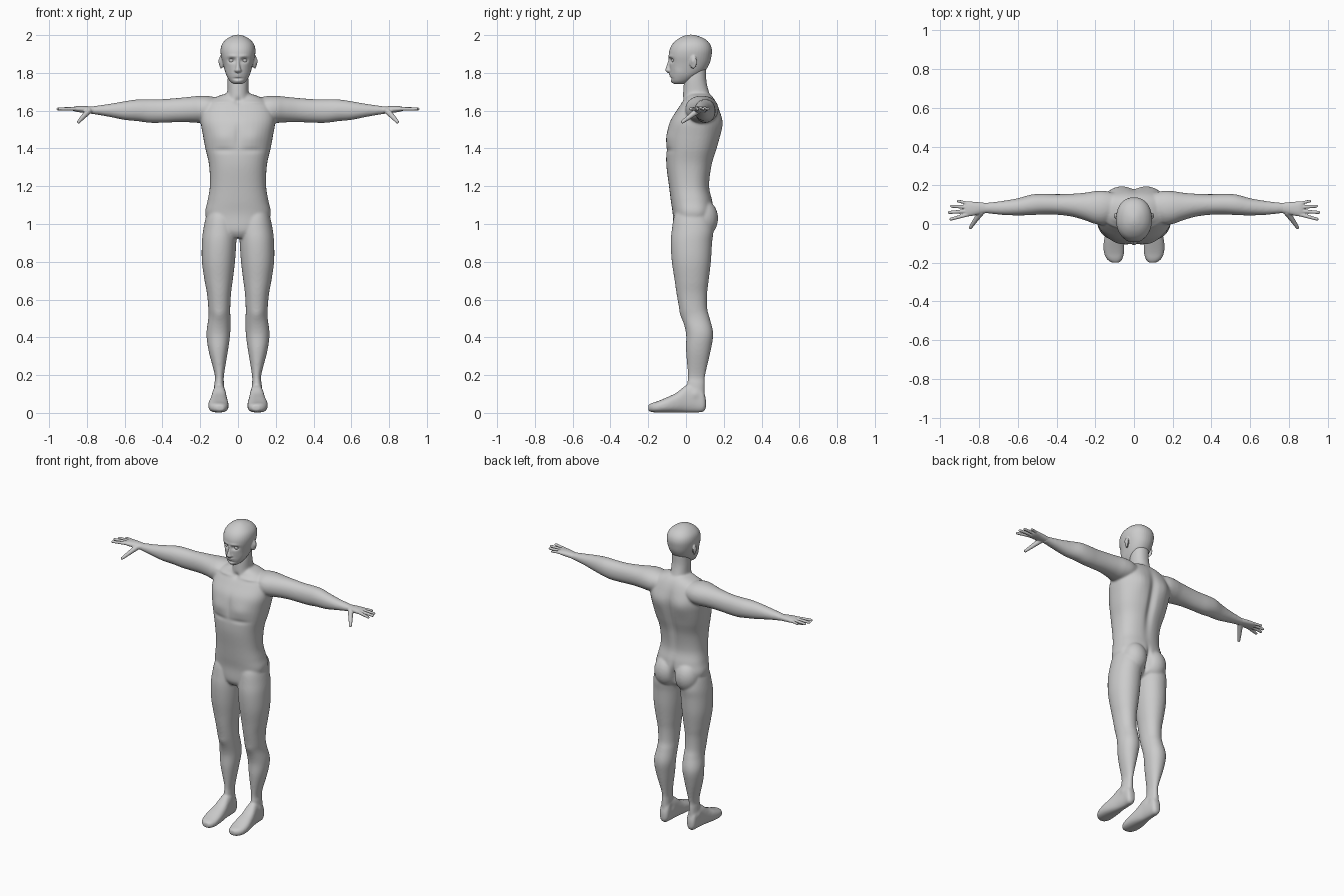
import bpy, bmesh, math
from mathutils import Vector, Matrix


def catmull(rows, steps=5):
    """Smoothly interpolate the rows of a section table."""
    out = []
    for i in range(len(rows) - 1):
        a, b, c, d = (rows[max(i - 1, 0)], rows[i], rows[i + 1], rows[min(i + 2, len(rows) - 1)])
        for s in range(steps):
            t = s / steps
            out.append([q + .5 * t * (r - p + t * (2 * p - 5 * q + 4 * r - w + t * (3 * (q - r) + w - p)))
                        for p, q, r, w in zip(a, b, c, d)])
    return out + [list(rows[-1])]


def loft(bm, axis, rows, n=2.2, mirror=False, seg=40):
    """Rows are (position, u_min, u_max, v_min, v_max) along the axis."""
    for sign in ((1, -1) if mirror else (1,)):
        rings = []
        for p, u0, u1, v0, v1 in catmull(rows):
            ring = []
            for k in range(seg):
                a = 2 * math.pi * k / seg
                c, s = math.cos(a), math.sin(a)
                u = (u0 + u1) / 2 + (u1 - u0) / 2 * math.copysign(abs(c) ** (2 / n), c)
                v = (v0 + v1) / 2 + (v1 - v0) / 2 * math.copysign(abs(s) ** (2 / n), s)
                co = {'x': (p, u, v), 'y': (u, p, v), 'z': (u, v, p)}[axis]
                ring.append(bm.verts.new((co[0] * sign, co[1], co[2])))
            rings.append(ring)
        faces = [bm.faces.new(rings[0]), bm.faces.new(rings[-1])]
        for a, b in zip(rings, rings[1:]):
            for k in range(seg):
                j = (k + 1) % seg
                faces.append(bm.faces.new((a[k], a[j], b[j], b[k])))
        bmesh.ops.recalc_face_normals(bm, faces=faces)


def ball(bm, c, r, mirror=True, tilt=0):
    for s in ((1, -1) if mirror else (1,)):
        m = (Matrix.Translation((c[0] * s, c[1], c[2])) @ Matrix.Rotation(tilt * s, 4, 'Z')
             @ Matrix.Diagonal((*r, 1)))
        bmesh.ops.create_uvsphere(bm, u_segments=24, v_segments=16, radius=1, matrix=m)


def rod(bm, p, q, r0, r1):
    """Tapered finger segment with round ends."""
    p, q = Vector(p), Vector(q)
    rot = (q - p).to_track_quat('Z', 'Y').to_matrix().to_4x4()
    bmesh.ops.create_cone(bm, cap_ends=True, segments=20, radius1=r0, radius2=r1,
                          depth=(q - p).length, matrix=Matrix.Translation((p + q) / 2) @ rot)
    ball(bm, p, (r0,) * 3, False)
    ball(bm, q, (r1,) * 3, False)


def finish(bm, name, voxel=0, smooth=0, brushes=()):
    """Fuse overlapping parts, smooth them, then sculpt with soft brushes."""
    me = bpy.data.meshes.new(name)
    bm.to_mesh(me)
    bm.free()
    ob = bpy.data.objects.new(name, me)
    bpy.context.collection.objects.link(ob)
    bpy.context.view_layer.objects.active = ob
    if voxel:
        rm = ob.modifiers.new("fuse", 'REMESH')
        rm.mode, rm.voxel_size = 'VOXEL', voxel
        sm = ob.modifiers.new("soften", 'SMOOTH')
        sm.factor, sm.iterations = .5, smooth
        for m in ("fuse", "soften"):
            bpy.ops.object.modifier_apply(modifier=m)
    for c, r, push in brushes:
        for v in ob.data.vertices:
            x, y, z = v.co
            dz = (z - c[2]) / r[2]
            if abs(dz) < 2.2:
                d = dz * dz + ((abs(x) - c[0]) / r[0]) ** 2 + ((y - c[1]) / r[1]) ** 2
                if d < 5:
                    f = math.exp(-d)
                    v.co = (x + math.copysign(push[0] * f, x), y + push[1] * f, z + push[2] * f)
    for p in ob.data.polygons:
        p.use_smooth = True
    return ob


def sym(rows):
    return [(z, -w, w, f, b) for z, w, f, b in rows]


# Body: torso, neck, glutes, legs, feet, arms
bm = bmesh.new()
loft(bm, 'z', sym([(.925, .05, -.045, .06), (.965, .13, -.068, .12), (1.05, .173, -.07, .145),
                   (1.12, .162, -.08, .14), (1.2, .149, -.09, .124), (1.31, .153, -.104, .138),
                   (1.4, .173, -.104, .165), (1.47, .186, -.1, .181), (1.54, .197, -.086, .188),
                   (1.6, .19, -.05, .177), (1.645, .165, -.02, .16), (1.675, .11, 0, .14),
                   (1.69, .065, .01, .12)]), 2.4)
loft(bm, 'z', sym([(1.6, .07, -.03, .15), (1.66, .062, -.018, .138), (1.7, .056, -.015, .122),
                   (1.76, .055, -.01, .108), (1.83, .052, 0, .108)]))
ball(bm, (.075, .09, 1.03), (.08, .08, .1))
loft(bm, 'z', [(.06, .07, .13, .02, .1), (.15, .074, .126, .006, .1), (.2, .074, .123, .01, .102),
               (.33, .053, .156, 0, .131), (.42, .041, .167, 0, .144), (.5, .04, .157, -.02, .126),
               (.55, .041, .157, -.035, .113), (.63, .037, .164, -.05, .112), (.7, .028, .177, -.06, .12),
               (.8, .016, .191, -.075, .132), (.9, .009, .191, -.081, .138), (.97, .007, .184, -.075, .145),
               (1.05, .02, .165, -.06, .13), (1.1, .05, .13, -.02, .1)], 2.1, True)
loft(bm, 'y', [(.106, .085, .115, .025, .07), (.09, .07, .13, .005, .12), (.05, .065, .132, .002, .15),
               (0, .062, .138, .002, .145), (-.05, .055, .148, .002, .107), (-.1, .05, .157, .002, .083),
               (-.15, .051, .155, .002, .062), (-.182, .06, .14, .004, .052),
               (-.2, .075, .115, .012, .042)], 2.5, True)
loft(bm, 'x', [(.08, .04, .15, 1.57, 1.66), (.15, 0, .17, 1.54, 1.677), (.2, 0, .17, 1.535, 1.679),
               (.25, .018, .162, 1.538, 1.674), (.32, .038, .156, 1.539, 1.667), (.4, .048, .154, 1.536, 1.661),
               (.47, .049, .156, 1.536, 1.661), (.53, .046, .152, 1.544, 1.66), (.6, .044, .133, 1.551, 1.65),
               (.68, .047, .119, 1.567, 1.636), (.75, .054, .111, 1.579, 1.626),
               (.785, .056, .109, 1.584, 1.621)], 2.1, True)
finish(bm, "body", .006, 12, [
    ((0, .18, 1.4), (.025, .09, .17), (0, -.018, 0)),        # spine groove
    ((.09, .18, 1.53), (.06, .06, .07), (0, .012, 0)),       # shoulder blades
    ((0, .15, 1.01), (.014, .08, .07), (0, -.03, 0)),        # glute cleft
    ((.08, -.09, 1.46), (.06, .05, .045), (0, -.008, 0)),    # chest
    ((0, -.1, 1.47), (.015, .04, .07), (0, .005, 0)),        # breastbone
    ((.08, -.1, 1.39), (.07, .04, .015), (0, .005, 0)),      # chest crease
    ((.1, -.02, 1.645), (.06, .05, .01), (0, -.006, 0)),     # collar bones
    ((0, -.02, 1.65), (.018, .03, .018), (0, .01, 0)),       # throat notch
    ((.1, -.02, .52), (.03, .03, .03), (0, -.005, 0)),       # kneecaps
    ((.1, .05, .1), (.1, .02, .022), (.005, 0, 0)),          # ankles
])

# Head with nose and ears
bm = bmesh.new()
loft(bm, 'z', sym([(1.742, .025, -.066, -.01), (1.755, .042, -.075, .02), (1.78, .058, -.082, .06),
                   (1.81, .069, -.086, .1), (1.85, .08, -.088, .125), (1.89, .09, -.091, .135),
                   (1.925, .092, -.086, .137), (1.955, .083, -.07, .126), (1.98, .06, -.042, .1),
                   (1.996, .03, -.01, .062), (2.002, .006, .015, .035)]))
loft(bm, 'z', sym([(1.8, .012, -.096, -.06), (1.812, .019, -.109, -.06), (1.825, .014, -.107, -.06),
                   (1.85, .01, -.099, -.06), (1.88, .01, -.092, -.06)]))
ball(bm, (.089, .038, 1.858), (.009, .021, .036), True, -.4)
finish(bm, "head", .004, 4, [
    ((.034, -.085, 1.867), (.02, .03, .012), (0, .015, 0)),   # eye sockets
    ((.03, -.09, 1.888), (.025, .03, .008), (0, -.004, 0)),   # brows
    ((0, -.09, 1.787), (.022, .03, .01), (0, -.008, 0)),      # lips
    ((0, -.095, 1.786), (.024, .03, .003), (0, .005, 0)),     # mouth line
    ((0, -.085, 1.77), (.025, .03, .006), (0, .005, 0)),      # under lip
    ((0, -.08, 1.755), (.02, .03, .01), (0, -.005, 0)),       # chin
    ((.055, -.06, 1.805), (.02, .04, .02), (-.004, .004, 0)),  # cheeks
    ((.1, .035, 1.862), (.012, .009, .016), (-.006, 0, 0)),   # ear hollows
])

# Eyes
bm = bmesh.new()
ball(bm, (.034, -.061, 1.866), (.015,) * 3)
finish(bm, "eyes")

# Hands: palm, four fingers and a thumb, then mirrored
bm = bmesh.new()
loft(bm, 'x', [(.75, .058, .107, 1.583, 1.622), (.785, .053, .111, 1.586, 1.623),
               (.82, .045, .114, 1.589, 1.625), (.855, .039, .117, 1.594, 1.624),
               (.873, .043, .112, 1.599, 1.619)])
for base, tip, r in (((.855, .106), (.907, .118), .0092), ((.865, .087), (.942, .092), .01),
                     ((.865, .066), (.953, .06), .0105), ((.858, .049), (.945, .025), .0102)):
    rod(bm, (*base, 1.61), (*tip, 1.609), r, r * .8)
rod(bm, (.79, .06, 1.599), (.822, .015, 1.565), .017, .0125)
rod(bm, (.822, .015, 1.565), (.844, -.018, 1.541), .0125, .009)
left = finish(bm, "left_hand", .0035, 4)
right = left.copy()
right.data = left.data.copy()
right.name = "right_hand"
right.data.transform(Matrix.Diagonal((-1, 1, 1, 1)))
right.data.flip_normals()
bpy.context.collection.objects.link(right)
